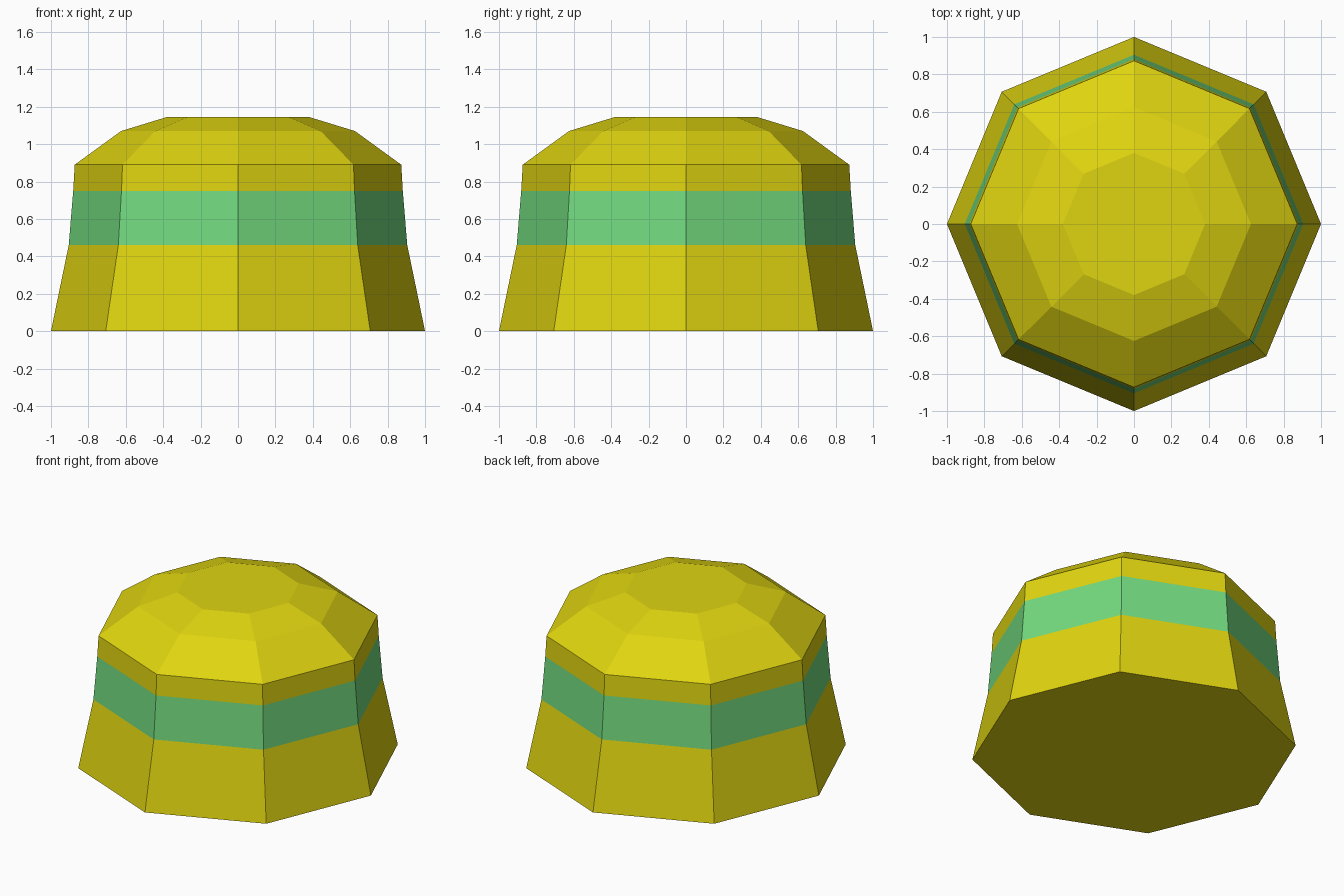
import bpy, bmesh, math

if "Cube" in bpy.data.objects:
    bpy.data.objects.remove(bpy.data.objects["Cube"])


def material(name, rgb):
    m = bpy.data.materials.new(name)
    m.diffuse_color = (*rgb, 1.0)
    m.use_nodes = True
    m.node_tree.nodes["Principled BSDF"].inputs["Base Color"].default_value = m.diffuse_color
    return m


SIDES = 8
# profile from base to crown: (radius, height)
PROFILE = [(1.0, 0.0), (0.905, 0.46), (0.881, 0.75),
           (0.873, 0.89), (0.625, 1.07), (0.38, 1.145)]
BAND = 1  # index of the profile segment painted green

bm = bmesh.new()
rings = []
for r, z in PROFILE:
    rings.append([bm.verts.new((r * math.cos(math.tau * i / SIDES),
                                r * math.sin(math.tau * i / SIDES), z))
                  for i in range(SIDES)])

# tapered wall, green band and sloping crown
for k, (low, high) in enumerate(zip(rings, rings[1:])):
    for i in range(SIDES):
        j = (i + 1) % SIDES
        face = bm.faces.new((low[i], low[j], high[j], high[i]))
        face.material_index = 1 if k == BAND else 0

# flat underside and top
bm.faces.new(rings[0][::-1])
bm.faces.new(rings[-1])

mesh = bpy.data.meshes.new("banded_dome")
bm.to_mesh(mesh)
bm.free()
mesh.materials.append(material("yellow", (0.74, 0.66, 0.005)))
mesh.materials.append(material("green", (0.17, 0.70, 0.21)))
bpy.context.collection.objects.link(bpy.data.objects.new("banded_dome", mesh))
